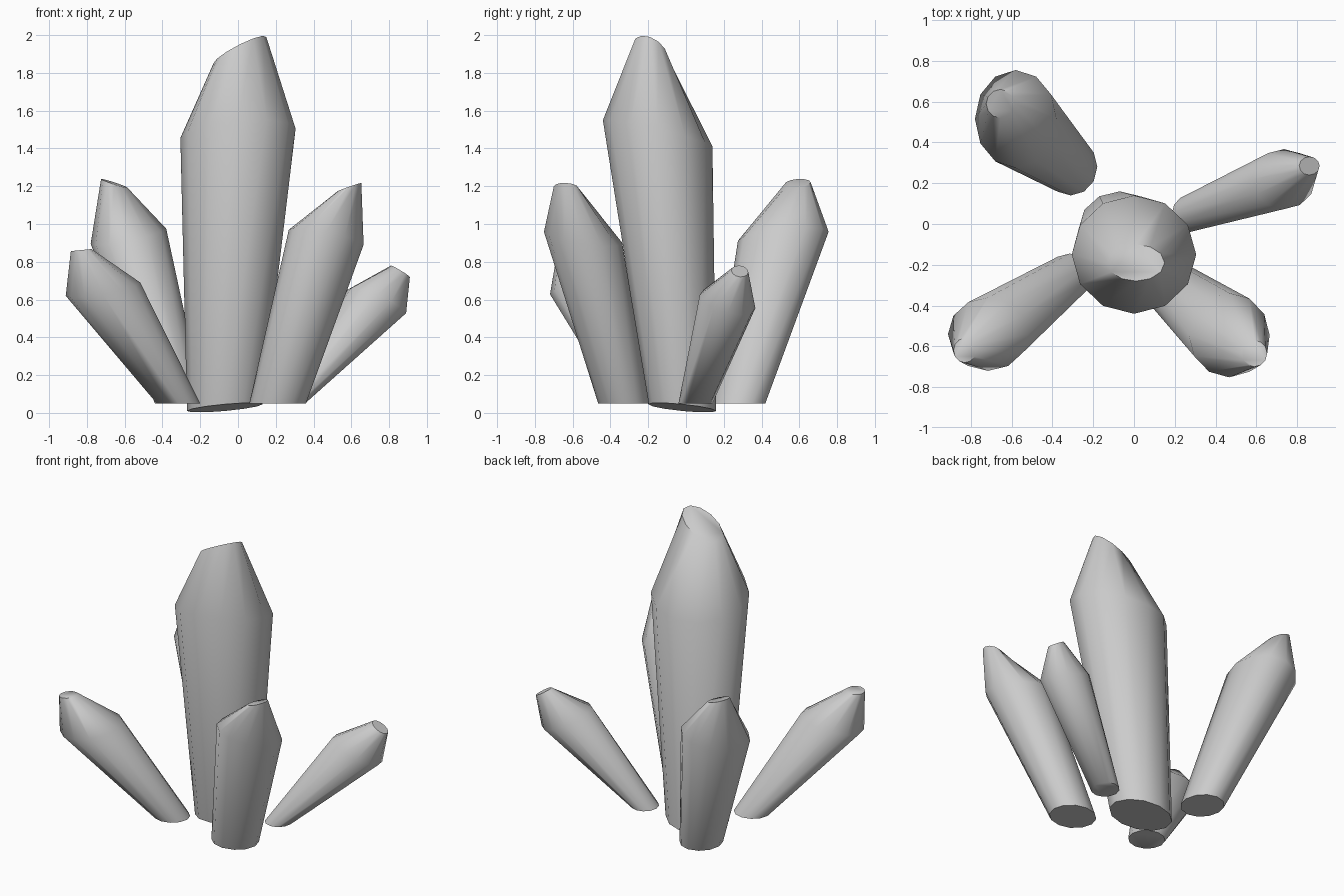
import bpy, bmesh
from math import sin, cos, pi, radians

if "Cube" in bpy.data.objects:
    bpy.data.objects.remove(bpy.data.objects["Cube"])

SIDES = 12


def crystal(name, *rings):
    """Loft rings given as (x, y, z, radius_x, radius_y, slope_x, slope_y)."""
    bm = bmesh.new()
    loops = []
    for x, y, z, rx, ry, sx, sy in rings:
        loop = []
        for i in range(SIDES):
            dx = rx * cos(2 * pi * i / SIDES)
            dy = ry * sin(2 * pi * i / SIDES)
            loop.append(bm.verts.new((x + dx, y + dy, z + dx * sx + dy * sy)))
        loops.append(loop)
    for low, high in zip(loops, loops[1:]):
        for i in range(SIDES):
            j = (i + 1) % SIDES
            bm.faces.new((low[i], low[j], high[j], high[i]))
    bm.faces.new(loops[0][::-1])
    bm.faces.new(loops[-1])
    bmesh.ops.recalc_face_normals(bm, faces=bm.faces)
    mesh = bpy.data.meshes.new(name)
    bm.to_mesh(mesh)
    bm.free()
    obj = bpy.data.objects.new(name, mesh)
    bpy.context.collection.objects.link(obj)
    bpy.ops.object.select_all(action='DESELECT')
    obj.select_set(True)
    bpy.context.view_layer.objects.active = obj
    bpy.ops.object.shade_smooth_by_angle(angle=radians(50))


# Each crystal: base ring, shoulder ring, slanted tip ring
crystal("central_crystal",
        (-0.07, -0.02, 0.028, 0.20, 0.18, 0.09, -0.10),
        (0.00, -0.15, 1.48, 0.305, 0.29, 0.08, -0.24),
        (0.01, -0.19, 1.92, 0.14, 0.09, 0.5, -0.35))

crystal("front_right_crystal",
        (0.21, -0.33, 0.05, 0.15, 0.135, 0, 0),
        (0.467, -0.545, 0.93, 0.198, 0.207, -0.2, -0.14),
        (0.59, -0.635, 1.195, 0.063, 0.065, 0.35, -0.05))

crystal("front_left_crystal",
        (-0.315, -0.255, 0.05, 0.115, 0.11, 0, 0),
        (-0.715, -0.54, 0.655, 0.197, 0.18, 0.18, 0.15),
        (-0.83, -0.62, 0.862, 0.055, 0.06, 0.1, 0.0))

crystal("back_left_crystal",
        (-0.31, 0.28, 0.05, 0.13, 0.14, 0, 0),
        (-0.58, 0.515, 0.935, 0.20, 0.24, 0.2, 0.1),
        (-0.655, 0.59, 1.215, 0.07, 0.07, -0.33, 0.08))

crystal("back_right_crystal",
        (0.27, 0.05, 0.05, 0.085, 0.09, 0, 0),
        (0.735, 0.22, 0.59, 0.155, 0.147, -0.4, -0.24),
        (0.86, 0.285, 0.75, 0.05, 0.045, -0.6, -0.1))
